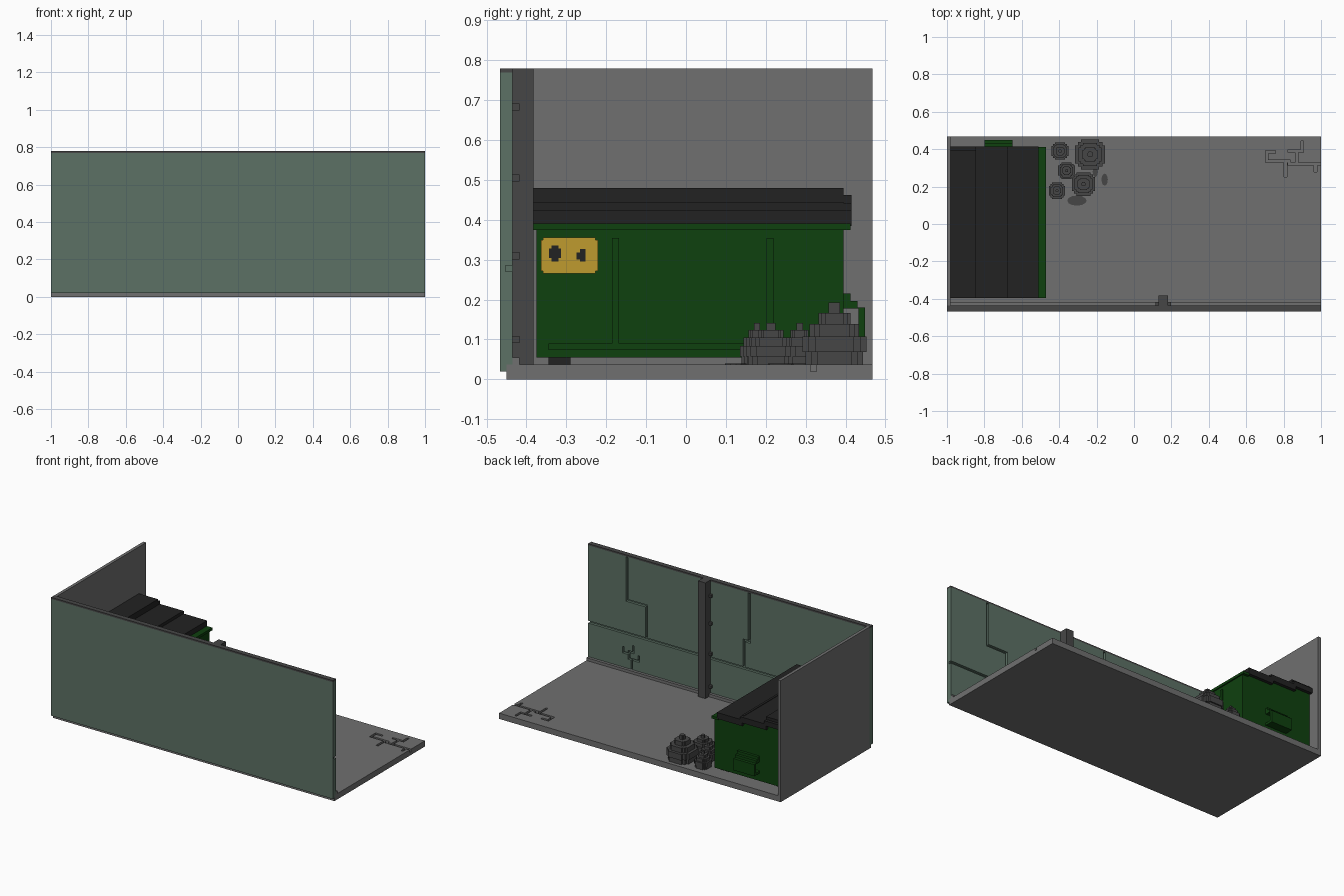
import bpy, bmesh, math
from mathutils import Matrix

cube = bpy.data.objects.get("Cube")
if cube:
    bpy.data.objects.remove(cube, do_unlink=True)


def material(name, r, g, b):
    m = bpy.data.materials.new(name)
    m.use_nodes = True
    m.diffuse_color = (r, g, b, 1)
    m.node_tree.nodes["Principled BSDF"].inputs["Base Color"].default_value = (r, g, b, 1)
    return m


CONCRETE = material("concrete grey", 0.16, 0.16, 0.16)
PLASTER = material("grey green plaster", 0.107, 0.165, 0.13)
DARK = material("dark grey", 0.062, 0.062, 0.062)
GREEN = material("dark green paint", 0.0045, 0.052, 0.0045)
BLACK = material("near black", 0.016, 0.016, 0.016)
YELLOW = material("sign yellow", 0.52, 0.33, 0.028)


def finish(name, bm, mat):
    bmesh.ops.recalc_face_normals(bm, faces=bm.faces)
    me = bpy.data.meshes.new(name)
    bm.to_mesh(me)
    bm.free()
    ob = bpy.data.objects.new(name, me)
    bpy.context.collection.objects.link(ob)
    me.materials.append(mat)
    return ob


def boxes(name, mat, *parts):
    """One object from boxes given as (x0, x1, y0, y1, z0, z1)."""
    bm = bmesh.new()
    for x0, x1, y0, y1, z0, z1 in parts:
        mtx = Matrix.Translation(((x0 + x1) / 2, (y0 + y1) / 2, (z0 + z1) / 2))
        mtx = mtx @ Matrix.Diagonal((x1 - x0, y1 - y0, z1 - z0, 1))
        bmesh.ops.create_cube(bm, size=1, matrix=mtx)
    return finish(name, bm, mat)


def extrude_x(name, mat, profile, x0, x1):
    """Extrude a (y, z) profile along x."""
    bm = bmesh.new()
    face = bm.faces.new([bm.verts.new((x0, y, z)) for y, z in profile])
    ext = bmesh.ops.extrude_face_region(bm, geom=[face])
    verts = [v for v in ext["geom"] if isinstance(v, bmesh.types.BMVert)]
    bmesh.ops.translate(bm, verts=verts, vec=(x1 - x0, 0, 0))
    return finish(name, bm, mat)


def strips(paths, w):
    """Turn axis-aligned polylines into rectangles (a0, a1, b0, b1)."""
    out = []
    for path in paths:
        for (a, b), (c, d) in zip(path, path[1:]):
            out.append((min(a, c) - w, max(a, c) + w, min(b, d) - w, max(b, d) + w))
    return out


def carve(ob, cutter):
    mod = ob.modifiers.new("grooves", "BOOLEAN")
    mod.operation, mod.solver, mod.object = "DIFFERENCE", "EXACT", cutter
    mod.use_self = True
    cutter.hide_render = True
    bpy.context.view_layer.objects.active = ob
    bpy.ops.object.modifier_apply(modifier=mod.name)
    bpy.data.objects.remove(cutter, do_unlink=True)


# Floor slab with a carved crack
floor = boxes("floor", CONCRETE, (-1, 1, -0.45, 0.468, 0, 0.037))
floor_crack = [
    [(0.71, 0.335), (0.83, 0.335), (0.83, 0.32), (1.02, 0.32)],
    [(0.71, 0.335), (0.71, 0.385), (0.75, 0.385)],
    [(0.81, 0.33), (0.81, 0.26)], [(0.97, 0.32), (0.97, 0.285)],
    [(0.87, 0.325), (0.87, 0.39), (0.90, 0.39), (0.90, 0.435)],
    [(0.87, 0.39), (0.83, 0.39)]]
carve(floor, boxes("floor_crack_cutter", CONCRETE,
                   *[(*r, 0.02, 0.06) for r in strips(floor_crack, 0.0075)]))

# Front wall with panel grooves and a crack on its inner face
wall = boxes("front_wall", PLASTER, (-1, 1, -0.467, -0.435, 0.02, 0.77))
seams = [
    [(-0.975, 0.278), (1.02, 0.278)],
    [(-0.145, 0.76), (-0.145, 0.455), (-0.107, 0.455), (-0.107, 0.278)],
    [(0.725, 0.76), (0.725, 0.49), (0.585, 0.49), (0.585, 0.278)]]
wall_crack = [
    [(0.69, 0.06), (0.69, 0.12), (0.71, 0.12), (0.71, 0.165), (0.68, 0.165), (0.68, 0.205)],
    [(0.69, 0.12), (0.64, 0.12), (0.64, 0.15)], [(0.71, 0.15), (0.75, 0.15), (0.75, 0.18)]]
cuts = strips(seams, 0.0075) + strips(wall_crack, 0.006)
carve(wall, boxes("seam_cutter", PLASTER,
                  *[(a, b, -0.452, -0.4, c, d) for a, b, c, d in cuts]))
boxes("wall_cap", DARK, (-1, 1, -0.467, -0.435, 0.77, 0.78))
boxes("baseboard", CONCRETE, (-0.98, 1, -0.435, -0.417, 0.037, 0.055))

# Side wall
boxes("side_wall", CONCRETE, (-1, -0.98, -0.435, 0.468, 0, 0.78))

# Pillar and its bolts
boxes("pillar", DARK, (0.13, 0.182, -0.435, -0.383, 0.037, 0.78))
boxes("pillar_bolts", DARK,
      *[(0.115, 0.197, -0.435, -0.418, z - 0.009, z + 0.009) for z in (0.1, 0.31, 0.505, 0.683)])

# Dumpster body rising in steps towards the side wall
Y0, Y1 = -0.375, 0.395
boxes("dumpster_body", GREEN,
      (-0.975, -0.478, Y0, Y1, 0.055, 0.385),
      (-0.975, -0.68, Y0, Y1, 0.38, 0.42),
      (-0.975, -0.85, Y0, Y1, 0.41, 0.44),
      (-0.515, -0.47, -0.395, 0.412, 0.375, 0.391))
boxes("dumpster_lid", BLACK,
      (-0.69, -0.51, -0.395, 0.415, 0.385, 0.425),
      (-0.86, -0.675, -0.395, 0.415, 0.405, 0.442),
      (-0.98, -0.845, -0.395, 0.415, 0.43, 0.462),
      (-0.98, -0.845, -0.395, 0.395, 0.46, 0.48),
      (-0.86, -0.845, -0.395, 0.395, 0.44, 0.465),
      (-0.69, -0.675, -0.395, 0.395, 0.42, 0.445))
boxes("dumpster_ribs", GREEN,
      (-0.48, -0.472, -0.186, -0.168, 0.075, 0.355),
      (-0.48, -0.472, 0.202, 0.22, 0.075, 0.355),
      (-0.48, -0.472, -0.345, 0.36, 0.073, 0.09))
boxes("dumpster_feet", BLACK,
      *[(x, x + 0.055, y, y + 0.055, 0.037, 0.056) for x in (-0.95, -0.56) for y in (-0.345, 0.31)])

# Open lifting sleeve on the dumpster's end
extrude_x("lifting_sleeve", GREEN,
          [(0.395, 0.215), (0.412, 0.215), (0.412, 0.197), (0.43, 0.197), (0.43, 0.18),
           (0.449, 0.18), (0.449, 0.105), (0.395, 0.105), (0.395, 0.12), (0.433, 0.12),
           (0.433, 0.178), (0.395, 0.178)], -0.80, -0.65)

# Warning sign with two dark spots
SX = -0.478
boxes("sign", YELLOW,
      (SX, SX + 0.004, -0.358, -0.227, 0.265, 0.356),
      (SX, SX + 0.004, -0.364, -0.221, 0.272, 0.349))
boxes("sign_spots", BLACK,
      (SX, SX + 0.006, -0.344, -0.313, 0.304, 0.328),
      (SX, SX + 0.006, -0.337, -0.32, 0.295, 0.336),
      (SX, SX + 0.006, -0.274, -0.252, 0.3, 0.318),
      (SX, SX + 0.006, -0.266, -0.252, 0.295, 0.327))

# Rubbish bags: stacked cross-shaped layers that narrow to a tied top
LAYERS = [(0.9, 0, 0.2), (1, 0.2, 0.45), (0.78, 0.45, 0.65), (0.5, 0.65, 0.83), (0.18, 0.83, 1)]
BAGS = [(-0.395, 0.39, 0.045, 0.10), (-0.235, 0.372, 0.08, 0.156), (-0.36, 0.285, 0.045, 0.104),
        (-0.27, 0.213, 0.062, 0.104), (-0.412, 0.178, 0.043, 0.104)]
for i, (x, y, r, h) in enumerate(BAGS):
    parts = []
    for k, a, b in LAYERS:
        for sx, sy in ((1, 0.6), (0.6, 1), (0.82, 0.82)):
            dx, dy = r * k * sx, r * k * sy
            parts.append((x - dx, x + dx, y - dy, y + dy, 0.037 + h * a, 0.037 + h * b))
    boxes(f"rubbish_bag_{i + 1}", DARK, *parts)

# Flat stains on the floor
for i, (x, y, rx, ry) in enumerate([(-0.305, 0.125, 0.052, 0.027), (-0.157, 0.237, 0.017, 0.032),
                                    (-0.207, 0.28, 0.014, 0.03)]):
    bm = bmesh.new()
    bmesh.ops.create_cone(bm, cap_ends=True, segments=12, radius1=1, radius2=1, depth=1,
                          matrix=Matrix.Translation((x, y, 0.038)) @ Matrix.Diagonal((rx, ry, 0.004, 1)))
    finish(f"floor_stain_{i + 1}", bm, DARK)
